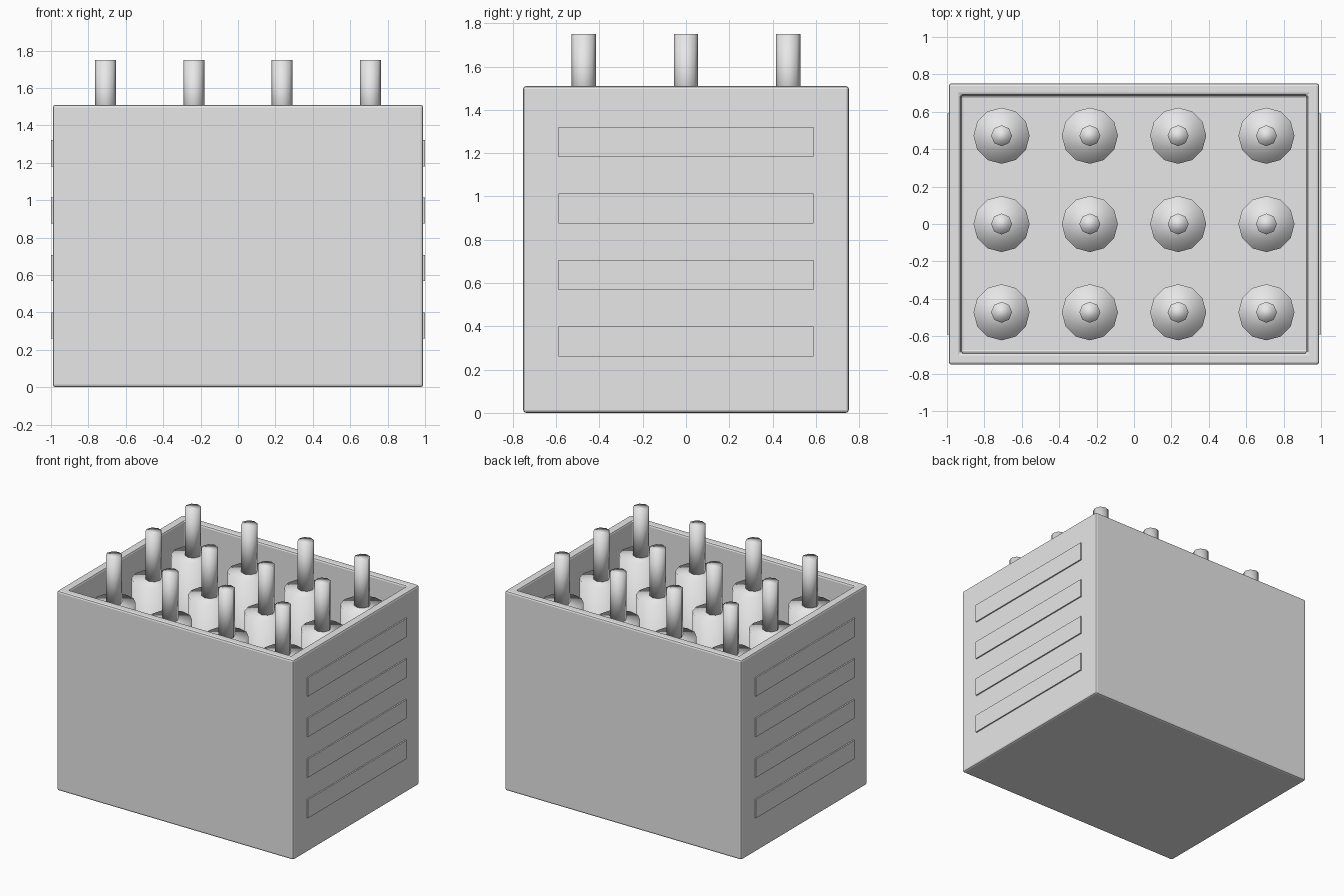
import bpy
import bmesh

cube = bpy.data.objects.get("Cube")
if cube:
    bpy.data.objects.remove(cube)

# One plain light grey for every part
grey = bpy.data.materials.new("light_grey")
grey.use_nodes = True
grey.diffuse_color = (0.8, 0.8, 0.8, 1)
grey.node_tree.nodes["Principled BSDF"].inputs["Base Color"].default_value = (0.8, 0.8, 0.8, 1)


def finish(bm, name):
    bmesh.ops.recalc_face_normals(bm, faces=bm.faces)
    mesh = bpy.data.meshes.new(name)
    bm.to_mesh(mesh)
    bm.free()
    mesh.materials.append(grey)
    obj = bpy.data.objects.new(name, mesh)
    bpy.context.collection.objects.link(obj)
    return obj


def box(bm, size, center):
    verts = bmesh.ops.create_cube(bm, size=1)["verts"]
    bmesh.ops.scale(bm, vec=size, verts=verts)
    bmesh.ops.translate(bm, vec=center, verts=verts)


def cylinder(name, radius, bottom, top, sides, x, y, radius_top=None):
    bm = bmesh.new()
    bmesh.ops.create_cone(bm, cap_ends=True, segments=sides, radius1=radius,
                          radius2=radius if radius_top is None else radius_top,
                          depth=top - bottom)
    bmesh.ops.translate(bm, vec=(x, y, (bottom + top) / 2), verts=bm.verts)
    obj = finish(bm, name)
    obj.data.shade_smooth()
    return obj


# Open crate: a box with its top inset and pushed down to the floor
HEIGHT, FLOOR, WALL = 1.51, 0.12, 0.09
bm = bmesh.new()
box(bm, (1.98, 1.505, HEIGHT), (0, 0, HEIGHT / 2))
top = max(bm.faces, key=lambda f: f.calc_center_median().z)
bmesh.ops.inset_individual(bm, faces=[top], thickness=WALL)
inner = bmesh.ops.extrude_discrete_faces(bm, faces=[top])["faces"]
bmesh.ops.translate(bm, vec=(0, 0, FLOOR - HEIGHT), verts=inner[0].verts)
crate = finish(bm, "crate")
bevel = crate.modifiers.new("soft_edges", "BEVEL")
bevel.width = 0.014
bevel.segments = 2

# Raised slats on both ends
for side, label in ((1, "left"), (-1, "right")):
    for i in range(4):
        bm = bmesh.new()
        box(bm, (0.03, 1.18, 0.14), (side * 0.985, 0, 0.33 + i * 0.307))
        finish(bm, f"{label}_slat_{i + 1}")

# Bottles in a four by three grid
for col in range(4):
    for row in range(3):
        x, y = (col - 1.5) * 0.472, (row - 1) * 0.472
        tag = f"{col + 1}_{row + 1}"
        cylinder(f"bottle_body_{tag}", 0.15, FLOOR, 1.39, 12, x, y)
        cylinder(f"bottle_neck_{tag}", 0.056, 1.37, 1.75, 8, x, y)
